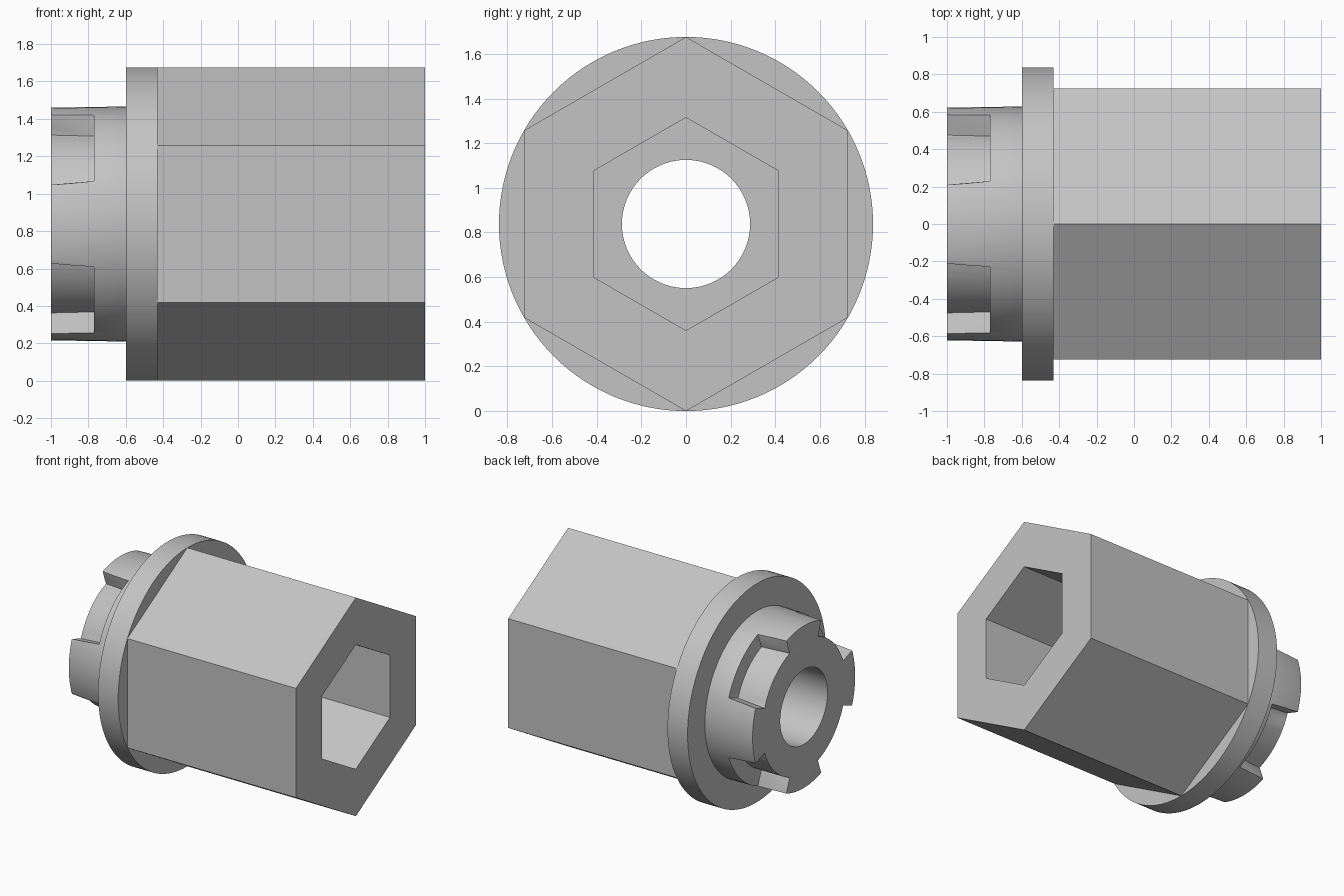
import bpy, bmesh
from math import sin, cos, pi, radians

CZ = 0.838          # height of the main axis
R = 0.838           # flange radius and hexagon corner radius
BORE = 0.287

if "Cube" in bpy.data.objects:
    bpy.data.objects.remove(bpy.data.objects["Cube"])

mat = bpy.data.materials.new("plain_grey")
mat.use_nodes = True
grey = (0.55, 0.55, 0.55, 1)
mat.diffuse_color = grey
mat.node_tree.nodes["Principled BSDF"].inputs["Base Color"].default_value = grey


def finish(name, bm):
    bmesh.ops.recalc_face_normals(bm, faces=bm.faces)
    me = bpy.data.meshes.new(name)
    bm.to_mesh(me)
    bm.free()
    me.materials.append(mat)
    ob = bpy.data.objects.new(name, me)
    bpy.context.collection.objects.link(ob)
    return ob


def loop(bm, n, r, x):
    """Ring of vertices around the x axis, first corner pointing up."""
    angles = [2 * pi * i / n for i in range(n)]
    return [bm.verts.new((x, r * sin(a), CZ + r * cos(a))) for a in angles]


def bridge(bm, a, b):
    for i in range(len(a)):
        j = (i + 1) % len(a)
        bm.faces.new((a[i], a[j], b[j], b[i]))


def tube(name, n, outer, inner, x0, x1, closed=True):
    bm = bmesh.new()
    o0, o1 = loop(bm, n, outer, x0), loop(bm, n, outer, x1)
    i0, i1 = loop(bm, n, inner, x0), loop(bm, n, inner, x1)
    pairs = [(o0, o1), (i0, i1), (o1, i1)]
    if closed:
        pairs.append((o0, i0))
    for a, b in pairs:
        bridge(bm, a, b)
    return finish(name, bm)


def solid(name, n, r0, r1, x0, x1):
    bm = bmesh.new()
    a, b = loop(bm, n, r0, x0), loop(bm, n, r1, x1)
    bridge(bm, a, b)
    bm.faces.new(a)
    bm.faces.new(b)
    return finish(name, bm)


def notch_cutter(mid):
    """Drafted wedge with a curved floor, narrowing away from the end."""
    bm = bmesh.new()
    ends = []
    for x, half in ((-1.05, 25.6), (-0.77, 23.5)):
        ring = []
        for r, order in ((0.505, range(-5, 6)), (0.75, range(5, -6, -1))):
            for k in order:
                a = radians(mid + half * k / 5)
                ring.append(bm.verts.new((x, r * sin(a), CZ + r * cos(a))))
        ends.append(ring)
    bridge(bm, *ends)
    for ring in ends:
        bm.faces.new(ring)
    return finish("notch_cutter", bm)


def apply(ob, mod):
    bpy.context.view_layer.objects.active = ob
    bpy.ops.object.modifier_apply(modifier=mod.name)


def cut(ob, cutter):
    cutter.hide_render = True
    mod = ob.modifiers.new("cut", "BOOLEAN")
    mod.operation = "DIFFERENCE"
    mod.solver = "EXACT"
    mod.object = cutter
    apply(ob, mod)
    bpy.data.objects.remove(cutter)


def smooth(ob):
    bpy.ops.object.select_all(action="DESELECT")
    ob.select_set(True)
    bpy.context.view_layer.objects.active = ob
    bpy.ops.object.shade_smooth_by_angle(angle=radians(32))


# Hexagonal body with a hexagonal socket, its floor being the flange face
tube("hex_body", 6, R, 0.477, -0.43, 1.0, closed=False)

# Round flange
flange = tube("flange", 128, R, BORE, -0.6, -0.43)
smooth(flange)

# Slightly tapered hub with four drive notches, softened edges and a bore
hub = solid("notched_hub", 60, 0.622, 0.629, -1.0, -0.57)
for quarter in range(4):
    cut(hub, notch_cutter(45 + 90 * quarter))
bevel = hub.modifiers.new("soft_edges", "BEVEL")
bevel.width = 0.016
bevel.segments = 3
bevel.limit_method = "ANGLE"
bevel.angle_limit = radians(35)
apply(hub, bevel)
cut(hub, solid("bore_cutter", 128, BORE, BORE, -1.1, -0.5))
smooth(hub)
